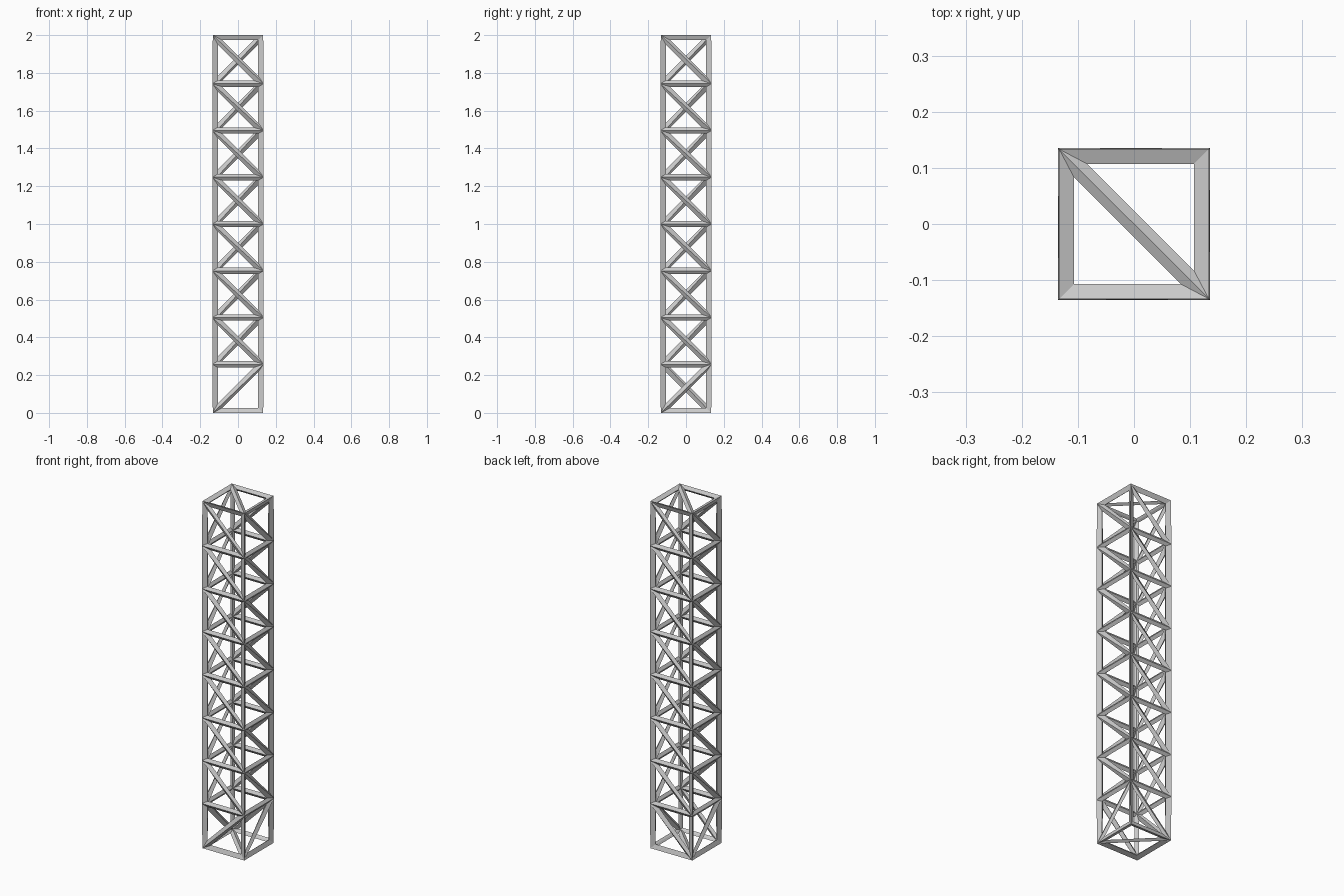
import bpy, bmesh

if "Cube" in bpy.data.objects:
    bpy.data.objects.remove(bpy.data.objects["Cube"])

BAYS = 8
H = 0.0167                    # half thickness of the bars
S = (2 - 1.1547 * H) / BAYS   # bay height = tower width
W = S / 2
Z0 = 0.57735 * H              # bottom corners get pushed out to z = 0

# Triangulated box cage: a ring of four corners per level
bm = bmesh.new()
corners = [(-W, -W), (W, -W), (W, W), (-W, W)]   # front, right, back, left sides
rings = [[bm.verts.new((x, y, Z0 + i * S)) for x, y in corners]
         for i in range(BAYS + 1)]

for i in range(BAYS):
    lo, hi = rings[i], rings[i + 1]
    for k in range(4):
        a, b = lo[k], lo[(k + 1) % 4]
        d, c = hi[k], hi[(k + 1) % 4]
        if i == 0 and k != 2:          # bottom bay braces rise to the right
            tris = ((a, b, c), (a, c, d))
        else:                          # all others fall to the right
            tris = ((a, b, d), (b, c, d))
        for t in tris:
            bm.faces.new(t)

# End caps, each with one diagonal from back left to front right
for ring, up in ((rings[0], False), (rings[-1], True)):
    p, q, r, s = ring
    for t in ((p, q, s), (q, r, s)):
        bm.faces.new(t if up else t[::-1])

bm.normal_update()
mesh = bpy.data.meshes.new("truss_tower")
bm.to_mesh(mesh)
bm.free()
tower = bpy.data.objects.new("truss_tower", mesh)
bpy.context.collection.objects.link(tower)

# Turn every cage edge into a bar
wire = tower.modifiers.new("bars", 'WIREFRAME')
wire.thickness = 2 * H
wire.offset = 0
wire.use_even_offset = True
wire.use_replace = True
